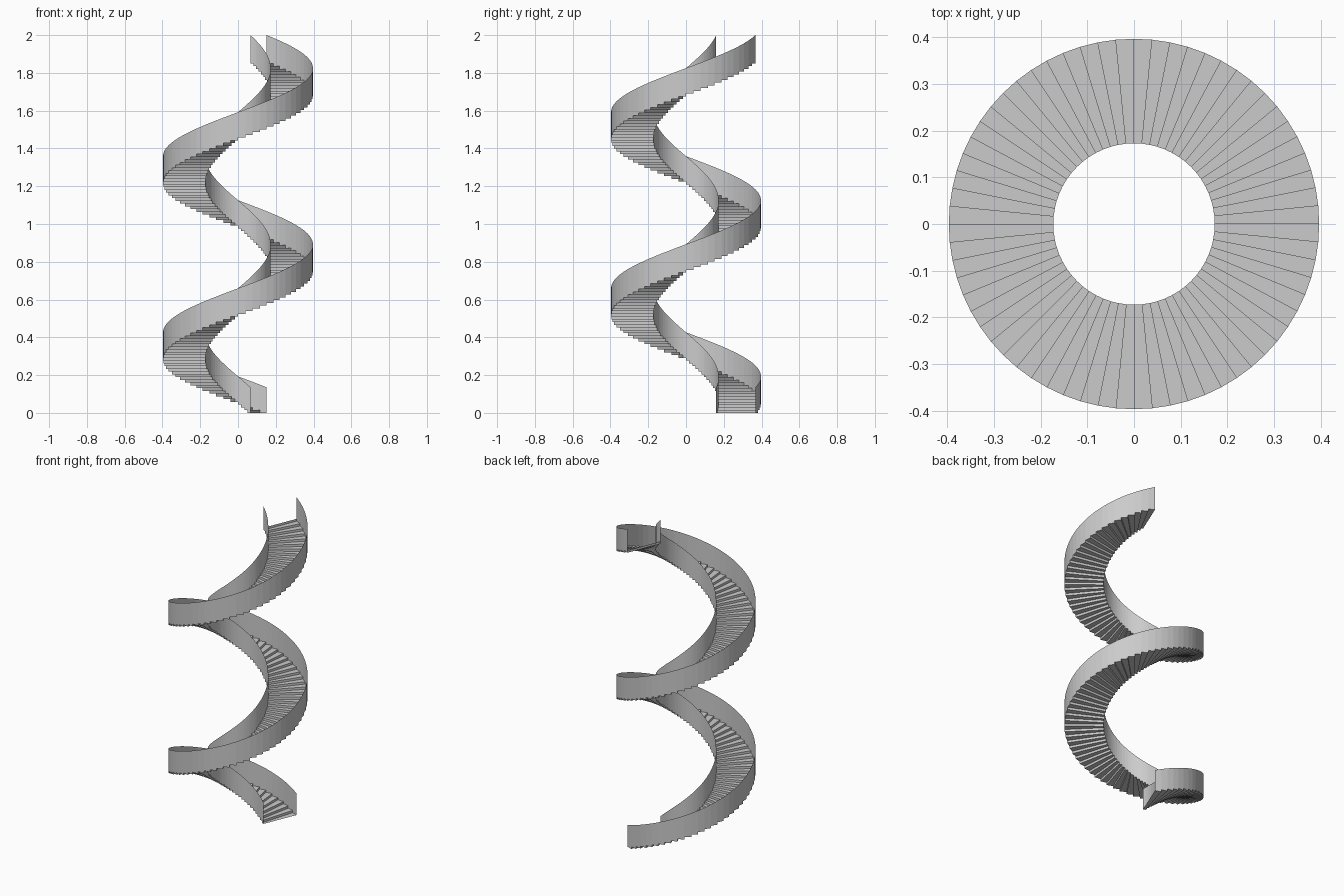
import bpy
from math import cos, sin, radians

if "Cube" in bpy.data.objects:
    bpy.data.objects.remove(bpy.data.objects["Cube"])

PER_TURN, TURNS = 64, 2
STEPS = PER_TURN * TURNS
WALL = 0.135                      # wall height above the step line
RISE = (2.0 - WALL) / STEPS
R_IN, R_OUT = 0.173, 0.397
START = radians(67.5)
STEP_ANGLE = radians(360 / PER_TURN)


def point(i, r, z):
    a = START + i * STEP_ANGLE
    return (r * cos(a), r * sin(a), z)


def add_object(name, quads):
    verts, faces, index = [], [], {}
    for quad in quads:
        face = []
        for co in quad:
            key = tuple(round(c, 5) for c in co)
            if key not in index:
                index[key] = len(verts)
                verts.append(co)
            face.append(index[key])
        faces.append(face)
    mesh = bpy.data.meshes.new(name)
    mesh.from_pydata(verts, [], faces)
    ob = bpy.data.objects.new(name, mesh)
    bpy.context.collection.objects.link(ob)
    return ob


# folded sheet of treads and risers
stairs = []
for i in range(STEPS):
    z, up = i * RISE, (i + 1) * RISE
    stairs.append([point(i, R_IN, z), point(i, R_OUT, z),
                   point(i + 1, R_OUT, z), point(i + 1, R_IN, z)])
    stairs.append([point(i + 1, R_IN, z), point(i + 1, R_OUT, z),
                   point(i + 1, R_OUT, up), point(i + 1, R_IN, up)])
add_object("stair_steps", stairs)


# thin side walls: stepped lower edge, smoothly climbing upper edge
def side_wall(name, r, flip):
    quads = []
    for i in range(STEPS):
        z = i * RISE
        quad = [point(i, r, z), point(i + 1, r, z),
                point(i + 1, r, z + RISE + WALL), point(i, r, z + WALL)]
        quads.append(quad[::-1] if flip else quad)
    add_object(name, quads)


side_wall("outer_wall", R_OUT, False)
side_wall("inner_wall", R_IN, True)
